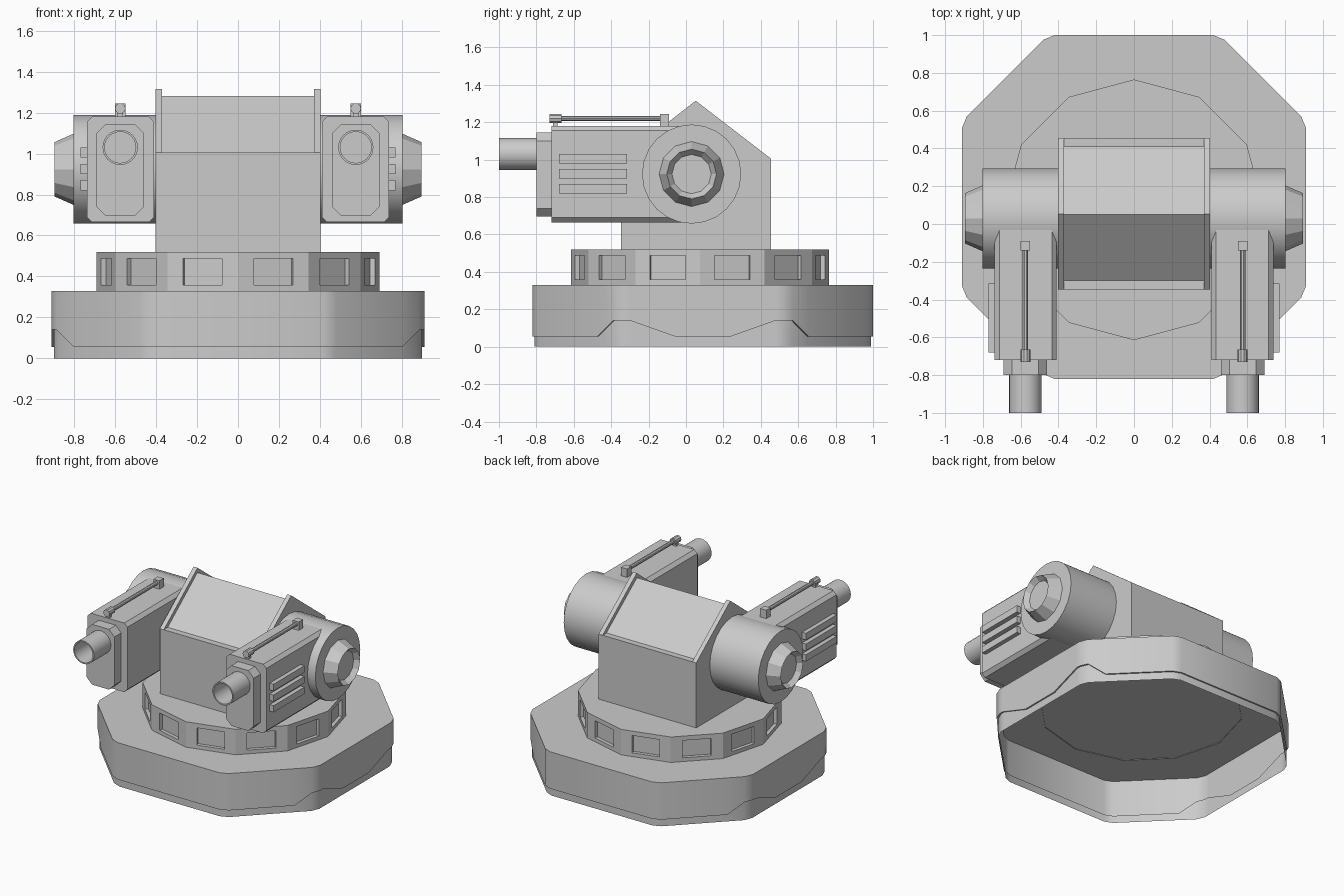
import bpy, bmesh, math
from math import sin, cos, pi

if "Cube" in bpy.data.objects:
    bpy.data.objects.remove(bpy.data.objects["Cube"])


def finish(name, bm, mirror=False, smooth=False):
    bmesh.ops.recalc_face_normals(bm, faces=bm.faces)
    me = bpy.data.meshes.new(name)
    bm.to_mesh(me)
    bm.free()
    ob = bpy.data.objects.new(name, me)
    bpy.context.collection.objects.link(ob)
    if smooth:
        bpy.ops.object.select_all(action='DESELECT')
        ob.select_set(True)
        bpy.context.view_layer.objects.active = ob
        bpy.ops.object.shade_smooth_by_angle(angle=math.radians(28))
    if mirror:
        ob.modifiers.new("mirror", 'MIRROR').use_mirror_merge = False
    return ob


def loft(name, rings, cap_start=True, cap_end=True, **kw):
    """Bridge successive closed rings of points, capping the ends."""
    bm = bmesh.new()
    loops = [[bm.verts.new(p) for p in r] for r in rings]
    n = len(loops[0])
    for a, b in zip(loops, loops[1:]):
        for i in range(n):
            j = (i + 1) % n
            bm.faces.new((a[i], a[j], b[j], b[i]))
    if cap_start:
        bm.faces.new(loops[0])
    if cap_end:
        bm.faces.new(loops[-1])
    return finish(name, bm, **kw)


def circle_x(x, r, y, z, n):
    return [(x, y + r * cos(2 * pi * i / n), z + r * sin(2 * pi * i / n)) for i in range(n)]


def circle_y(y, r, x, z, n):
    return [(x + r * cos(2 * pi * i / n), y, z + r * sin(2 * pi * i / n)) for i in range(n)]


def prism_x(name, profile, x0, x1, **kw):
    return loft(name, [[(x, y, z) for y, z in profile] for x in (x0, x1)], **kw)


def chamfer_rect(y, x0, x1, z0, z1, c):
    return [(x0 + c, y, z0), (x1 - c, y, z0), (x1, y, z0 + c), (x1, y, z1 - c),
            (x1 - c, y, z1), (x0 + c, y, z1), (x0, y, z1 - c), (x0, y, z0 + c)]


def box(name, x0, x1, y0, y1, z0, z1, **kw):
    return prism_x(name, [(y0, z0), (y1, z0), (y1, z1), (y0, z1)], x0, x1, **kw)


# Base: open-bottomed octagonal shell with a stepped skirt rising at the side corners
quarter = [(.91, .15, .055), (.91, .39, .14), (.91, .42, .14), (.885, .48, .14),
           (.80, .565, .055), (.48, .885, .055), (.42, .91, .055)]
half = quarter + [(-x, y, z) for x, y, z in reversed(quarter)]
outline = half + [(x, -y, z) for x, y, z in reversed(half)]
CY = .09


def base_ring(scale, z=None):
    return [(x * scale, y * scale + CY, h if z is None else z) for x, y, h in outline]


loft("base", [base_ring(1, .33), base_ring(1), base_ring(.988), base_ring(.988, 0)],
     cap_end=False, smooth=True)

# Turntable: twelve-sided ring with a recessed window in each face
bm = bmesh.new()
rings = [[bm.verts.new((.69 * cos(i * pi / 6), .075 + .69 * sin(i * pi / 6), z))
          for i in range(12)] for z in (.325, .52)]
sides = [bm.faces.new((rings[0][i], rings[0][(i + 1) % 12],
                       rings[1][(i + 1) % 12], rings[1][i])) for i in range(12)]
bm.faces.new(rings[1])
bm.normal_update()
bmesh.ops.inset_individual(bm, faces=sides, thickness=.047)
for f in sides:
    c = f.calc_center_median()
    for v in f.verts:
        v.co.x = c.x + (v.co.x - c.x) * .68
        v.co.y = c.y + (v.co.y - c.y) * .68
bm.normal_update()
bmesh.ops.inset_individual(bm, faces=sides, thickness=.0005, depth=-.025)
finish("turntable", bm)

# Housing: gabled body with raised side plates
prism_x("housing", [(-.347, .52), (.455, .52), (.455, 1.005), (.41, 1.005),
                    (.05, 1.28), (-.30, 1.005), (-.347, 1.005)], -.37, .37)
prism_x("housing_side_plate", [(-.347, .52), (.455, .52), (.455, 1.005),
                               (.052, 1.315), (-.347, 1.005)], .37, .403, mirror=True)

# Side drums and their faceted hub caps with recessed ends
loft("side_drum", [circle_x(.40, .265, .03, .923, 24), circle_x(.803, .265, .03, .923, 24)],
     mirror=True, smooth=True)
loft("hub_cap", [circle_x(.80, .175, .03, .923, 12), circle_x(.895, .133, .03, .923, 12),
                 circle_x(.86, .105, .03, .923, 12)], cap_start=False, mirror=True)

# Gun pods: chamfered box, front plate, hollow barrel
loft("gun_pod", [chamfer_rect(-.72, .41, .738, .665, 1.18, .025),
                 chamfer_rect(.03, .41, .738, .665, 1.18, .025)], mirror=True)
loft("gun_front_plate", [chamfer_rect(-.80, .46, .69, .695, 1.145, .045),
                         chamfer_rect(-.72, .46, .69, .695, 1.145, .045)], mirror=True)
BX, BZ = .575, 1.03
loft("barrel", [circle_y(-.80, .086, BX, BZ, 24), circle_y(-1, .086, BX, BZ, 24),
                circle_y(-1, .076, BX, BZ, 24), circle_y(-.802, .076, BX, BZ, 24)],
     cap_start=False, mirror=True, smooth=True)

# Cooling ribs on the outer face of each pod
for z in (.845, .925, 1.005):
    box("cooling_rib", .73, .77, -.68, -.315, z - .025, z + .025, mirror=True)

# Top rail: rod, rear block, front knob and its post
loft("rail_rod", [circle_y(-.68, .015, BX, 1.22, 10), circle_y(-.12, .015, BX, 1.22, 10)],
     mirror=True)
box("rail_block", BX - .025, BX + .025, -.14, -.09, 1.175, 1.243, mirror=True)
loft("rail_knob", [circle_y(-.73, .026, BX, 1.22, 10), circle_y(-.665, .026, BX, 1.22, 10)],
     mirror=True)
box("rail_post", BX - .013, BX + .013, -.712, -.688, 1.175, 1.21, mirror=True)
